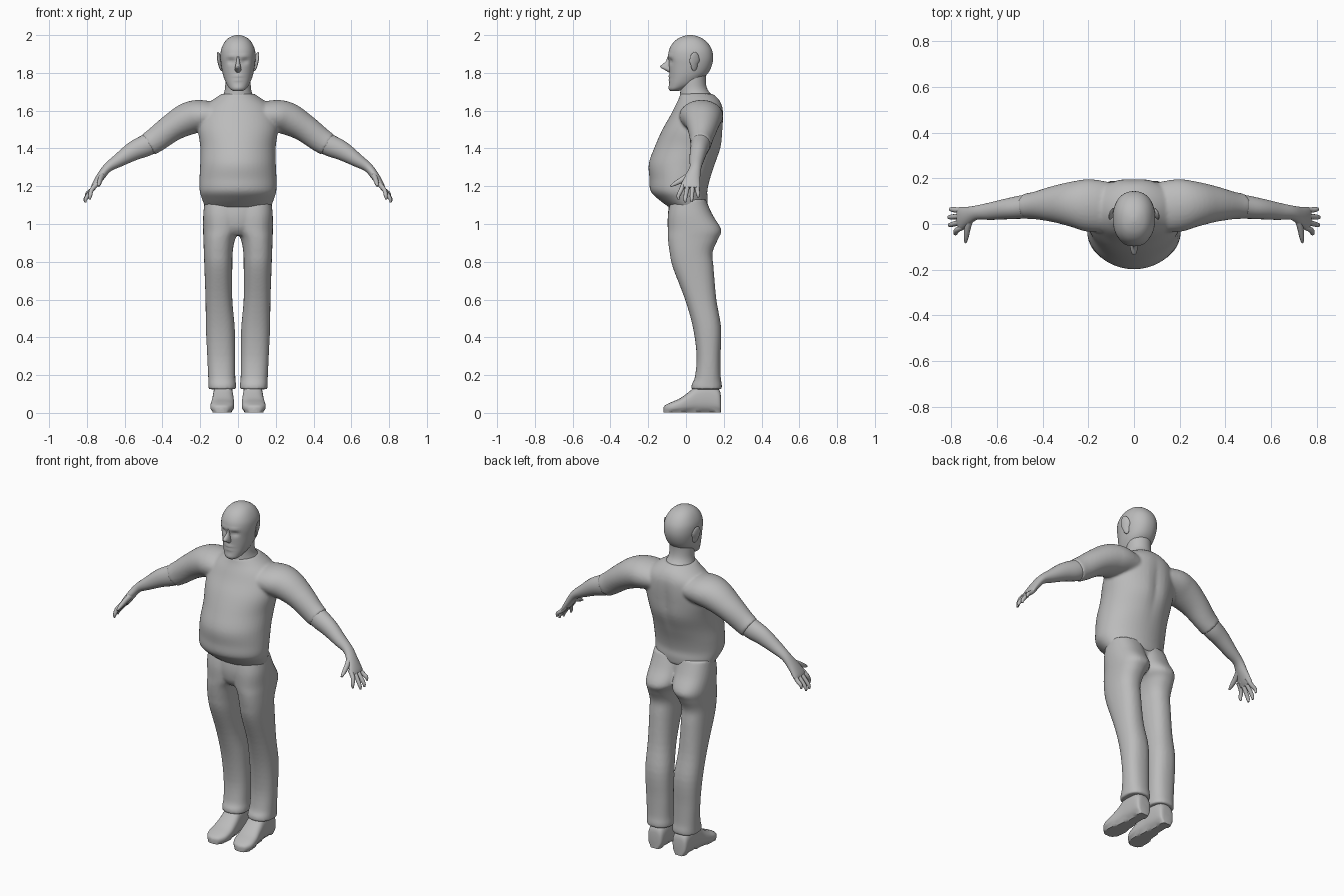
import bpy, bmesh, math
from mathutils import Vector, Matrix

SKIN = bpy.data.materials.new("plain grey")
SKIN.diffuse_color = (0.5, 0.5, 0.5, 1)


def smooth_rows(rows, n=4):
    """Catmull-Rom interpolation between rows of numbers."""
    out = []
    for i in range(len(rows) - 1):
        p0, p1, p2, p3 = (rows[max(0, min(len(rows) - 1, i + k))] for k in (-1, 0, 1, 2))
        for s in range(n):
            t = s / n
            out.append([0.5 * (2 * b + (c - a) * t + (2 * a - 5 * b + 4 * c - d) * t * t
                               + (3 * b - a - 3 * c + d) * t ** 3)
                        for a, b, c, d in zip(p0, p1, p2, p3)])
    return out + [list(rows[-1])]


def loft(bm, rings, p=2.0, n=32, side=1):
    """Skin superellipse rings given as (centre, u, v); caps both ends."""
    loops = []
    for c, u, v in rings:
        loop = []
        for k in range(n):
            a = 2 * math.pi * k / n
            cu, sv = math.cos(a), math.sin(a)
            co = c + u * math.copysign(abs(cu) ** (2 / p), cu) + v * math.copysign(abs(sv) ** (2 / p), sv)
            loop.append(bm.verts.new((co.x * side, co.y, co.z)))
        loops.append(loop)
    for a, b in zip(loops, loops[1:]):
        for k in range(n):
            bm.faces.new((a[k], a[(k + 1) % n], b[(k + 1) % n], b[k]))
    bm.faces.new(loops[0])
    bm.faces.new(loops[-1])


def level(rows):
    """Rows (z, x0, x1, y front, y back) to horizontal rings."""
    return [(Vector(((a + b) / 2, (f + k) / 2, z)), Vector(((b - a) / 2, 0, 0)), Vector((0, (k - f) / 2, 0)))
            for z, a, b, f, k in smooth_rows(rows)]


def sym(rows):
    return level([(z, -x, x, f, k) for z, x, f, k in rows])


def tube(rows, ref=(0, 1, 0)):
    """Rows (x, y, z, radius along ref, other radius) to rings across a path."""
    rows, ref, out = smooth_rows(rows), Vector(ref), []
    for i, r in enumerate(rows):
        t = Vector(rows[min(i + 1, len(rows) - 1)][:3]) - Vector(rows[max(i - 1, 0)][:3])
        v = t.cross(ref).normalized()
        u = v.cross(t).normalized()
        out.append((Vector(r[:3]), u * r[3], v * r[4]))
    return out


def finish(name, bm, voxel=0, angle=50):
    bmesh.ops.recalc_face_normals(bm, faces=bm.faces)
    for f in bm.faces:
        f.smooth = True
    me = bpy.data.meshes.new(name)
    bm.to_mesh(me)
    bm.free()
    me.materials.append(SKIN)
    me.set_sharp_from_angle(angle=math.radians(angle))
    ob = bpy.data.objects.new(name, me)
    bpy.context.collection.objects.link(ob)
    if voxel:   # fuse overlapping volumes into one skin
        r = ob.modifiers.new("fuse", 'REMESH')
        r.mode, r.voxel_size, r.use_smooth_shade = 'VOXEL', voxel, True
        s = ob.modifiers.new("soften", 'SMOOTH')
        s.factor, s.iterations = 0.5, 5
    return ob


def bump(bm, centre, size, push):
    """Pull vertices near a point by a soft falloff."""
    for v in bm.verts:
        d = sum(((a - b) / s) ** 2 for a, b, s in zip(v.co, centre, size))
        v.co += Vector(push) * math.exp(-d)


# shirt: trunk with belly, plus sleeves
bm = bmesh.new()
loft(bm, sym([(1.085, .172, -.085, .11), (1.13, .19, -.145, .115), (1.175, .203, -.188, .113),
              (1.24, .204, -.193, .128), (1.32, .2, -.197, .157), (1.41, .2, -.165, .19),
              (1.5, .212, -.125, .198), (1.57, .205, -.085, .2), (1.62, .18, -.06, .195),
              (1.66, .13, -.04, .175), (1.69, .085, -.03, .14)]), n=48)
sleeve = tube([(.1, .07, 1.57, .11, .07), (.2, .082, 1.572, .115, .085), (.27, .087, 1.555, .1, .086),
               (.35, .087, 1.51, .08, .074), (.43, .081, 1.45, .061, .067), (.475, .078, 1.42, .056, .063)])
for s in (1, -1):
    loft(bm, sleeve, side=s)
bump(bm, (0, .2, 1.45), (.03, .08, .15), (0, -.012, 0))
finish("shirt", bm, .008)

# forearms and hands
forearm = tube([(.4, .08, 1.47, .05, .055), (.475, .076, 1.422, .052, .058), (.55, .067, 1.388, .046, .051),
                (.63, .056, 1.338, .038, .036), (.69, .05, 1.298, .031, .025), (.728, .036, 1.25, .04, .022),
                (.757, .026, 1.207, .05, .017), (.768, .024, 1.19, .048, .012)])
fingers = [tube([(.745, y0, 1.215, .012, .013), (.775, (y0 + y1) / 2, 1.18, .012, .012),
                 (x - .003, y1, z + .02, .01, .01), (x, y1, z, .005, .005)])
           for y0, y1, x, z in ((-.012, -.04, .785, 1.13), (.012, -.004, .808, 1.115),
                                (.036, .03, .81, 1.117), (.058, .064, .803, 1.14))]
thumb = tube([(.712, .035, 1.265, .015, .02), (.727, -.01, 1.24, .014, .017),
              (.735, -.055, 1.215, .011, .012), (.738, -.082, 1.2, .005, .005)], (1, 0, 0))
for s, name in ((1, "left"), (-1, "right")):
    bm = bmesh.new()
    loft(bm, forearm, n=24, side=s)
    for digit in fingers + [thumb]:
        loft(bm, digit, n=10, side=s)
    finish(name + "_forearm_and_hand", bm)

# trousers: pelvis and two legs
bm = bmesh.new()
loft(bm, sym([(.94, .05, -.06, .06), (.98, .13, -.088, .1), (1.05, .165, -.096, .11), (1.13, .17, -.085, .1)]))
leg = level([(1.13, -.02, .176, -.08, .105), (1.05, -.02, .184, -.096, .14), (.97, -.012, .185, -.097, .187),
             (.92, .015, .183, -.096, .17), (.85, .028, .181, -.087, .141), (.77, .03, .178, -.07, .146),
             (.6, .03, .172, -.005, .161), (.45, .017, .17, .037, .186), (.3, .015, .163, .056, .183),
             (.19, .014, .158, .047, .184), (.15, .01, .157, .03, .19), (.125, .01, .157, .028, .19)])
for s in (1, -1):
    loft(bm, leg, 2.3, side=s)
finish("trousers", bm, .008)

# shoes: rows (y, inner x, outer x, top z)
shoe_rows = [(.186, .055, .105, .07), (.175, .035, .125, .125), (.12, .028, .13, .16), (.06, .025, .133, .15),
             (.02, .022, .137, .115), (-.03, .02, .145, .078), (-.075, .026, .145, .058),
             (-.108, .05, .125, .042), (-.118, .075, .1, .03)]
shoe = [(Vector(((a + b) / 2, y, (t + .002) / 2)), Vector(((b - a) / 2, 0, 0)), Vector((0, 0, (t - .002) / 2)))
        for y, a, b, t in smooth_rows(shoe_rows)]
for s, name in ((1, "left_shoe"), (-1, "right_shoe")):
    bm = bmesh.new()
    loft(bm, shoe, 2.6, side=s)
    for v in bm.verts:      # flat sole
        if v.co.z < .012:
            v.co.z = .002
    finish(name, bm)

# neck
bm = bmesh.new()
loft(bm, sym([(1.6, .12, -.03, .17), (1.66, .088, -.032, .155), (1.71, .07, -.03, .115),
              (1.76, .067, -.03, .105), (1.82, .066, -.03, .11)]))
finish("neck", bm)

# head, with eye sockets, brow, lips and chin
bm = bmesh.new()
loft(bm, sym([(1.703, .022, -.08, -.04), (1.715, .042, -.088, -.01), (1.74, .06, -.089, .05),
              (1.77, .073, -.087, .088), (1.8, .082, -.088, .118), (1.84, .089, -.09, .137),
              (1.88, .093, -.094, .144), (1.92, .09, -.09, .138), (1.955, .076, -.072, .118),
              (1.98, .056, -.045, .09), (1.994, .032, -.015, .06), (2.0, .01, .01, .032)]), 2.2, 48)
for x in (.036, -.036):
    bump(bm, (x, -.085, 1.862), (.019, .05, .014), (0, .013, 0))
    bump(bm, (x, -.09, 1.888), (.028, .04, .01), (0, -.005, 0))
bump(bm, (0, -.09, 1.782), (.025, .03, .007), (0, -.006, 0))
bump(bm, (0, -.09, 1.762), (.025, .03, .007), (0, -.005, 0))
bump(bm, (0, -.09, 1.72), (.025, .03, .014), (0, -.004, 0))
finish("head", bm)

# nose
bm = bmesh.new()
loft(bm, sym([(1.887, .007, -.098, -.07), (1.86, .009, -.108, -.07), (1.833, .015, -.137, -.07),
              (1.815, .017, -.112, -.07), (1.803, .009, -.092, -.07)]), n=16)
finish("nose", bm)

# ears
for s, name in ((1, "left_ear"), (-1, "right_ear")):
    bm = bmesh.new()
    m = (Matrix.Translation((s * .096, .045, 1.86)) @ Matrix.Rotation(s * .2, 4, 'Y')
         @ Matrix.Rotation(s * .35, 4, 'Z') @ Matrix.Diagonal((.009, .028, .052, 1)))
    bmesh.ops.create_uvsphere(bm, u_segments=16, v_segments=12, radius=1, matrix=m)
    for v in bm.verts:      # narrower lobe
        if v.co.z < 1.85:
            v.co.y = .04 + (v.co.y - .04) * .75
    finish(name, bm)
